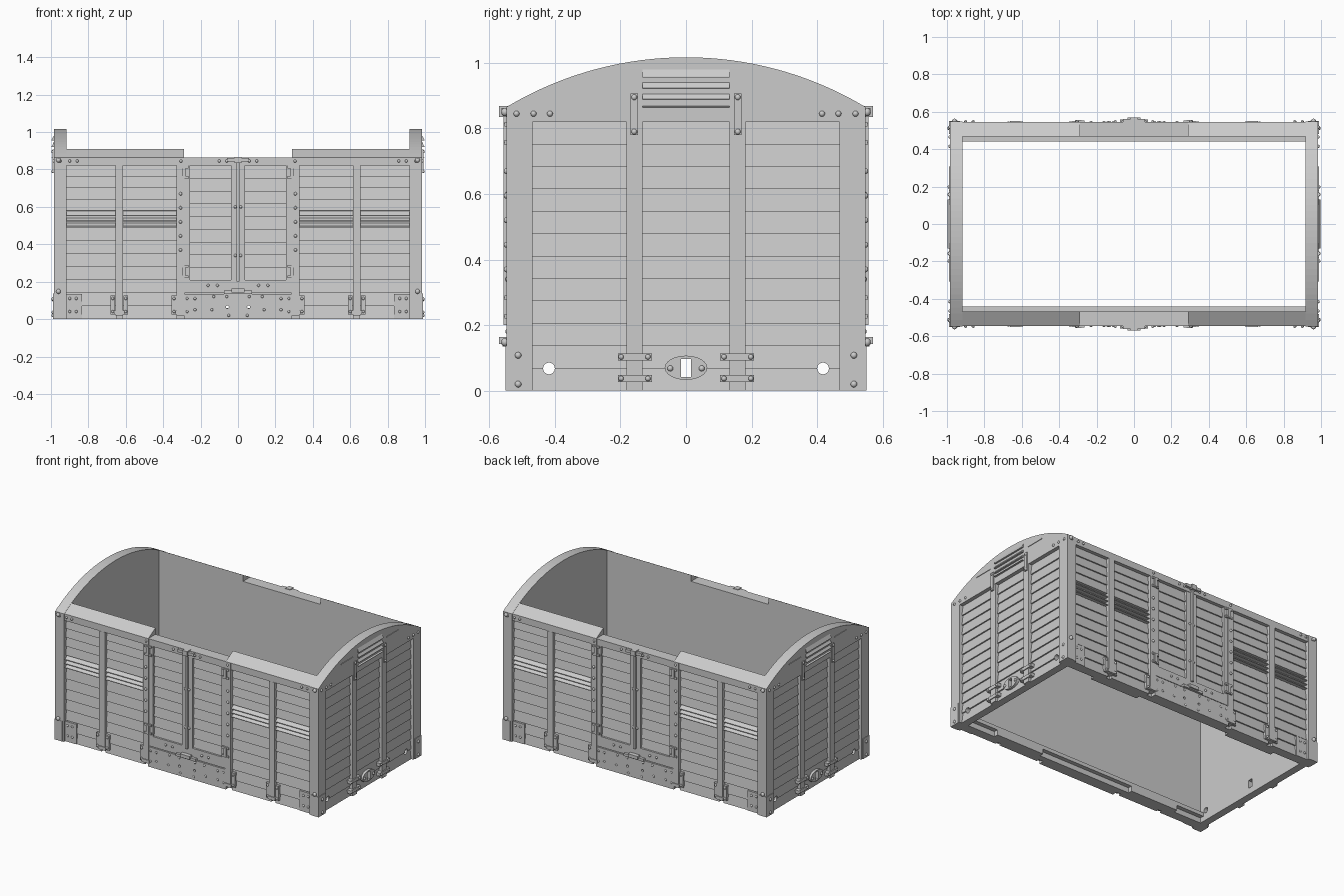
import bpy, bmesh, math
from mathutils import Matrix, Vector

cube = bpy.data.objects.get("Cube")
if cube:
    bpy.data.objects.remove(cube, do_unlink=True)

grey = bpy.data.materials.new("wagon grey")
grey.use_nodes = True
grey.diffuse_color = (0.6, 0.6, 0.6, 1)
grey.node_tree.nodes["Principled BSDF"].inputs["Base Color"].default_value = grey.diffuse_color

# Main measures
END, SIDE = 0.985, 0.548          # outer faces of framing
END_IN, SIDE_IN = 0.918, 0.468    # inner faces of walls
END_CORE, SIDE_CORE = 0.945, 0.51
EAVE, CROWN, RAIL = 0.865, 1.017, 0.82
PLANK = 0.0683


def prism(bm, pts, axis, lo, hi):
    """Extrude a profile of (y, z) along x, or (x, z) along y."""
    rings = []
    for d in (lo, hi):
        rings.append([bm.verts.new((d, p, z) if axis == "x" else (p, d, z)) for p, z in pts])
    bm.faces.new(rings[0])
    bm.faces.new(rings[1][::-1])
    n = len(pts)
    for i in range(n):
        j = (i + 1) % n
        bm.faces.new((rings[0][j], rings[0][i], rings[1][i], rings[1][j]))


def box(bm, x0, x1, y0, y1, z0, z1):
    prism(bm, [(y0, z0), (y1, z0), (y1, z1), (y0, z1)], "x", x0, x1)


def planks(bm, axis, lo, hi, core, face, z0, z1):
    """Overlapping boards, each leaning in towards its top."""
    z = z0
    rows = max(1, round((z1 - z0) / PLANK))
    h = (z1 - z0) / rows
    for _ in range(rows):
        prism(bm, [(core, z), (face, z), (face - 0.009, z + h), (core, z + h)], axis, lo, hi)
        z += h


def bolt(bm, x, y, z, axis, r=0.009):
    depth = Vector((0.9, 1, 1)) if axis == "x" else Vector((1, 0.9, 1))
    m = Matrix.Translation((x, y, z)) @ Matrix.Diagonal((*depth, 1))
    bmesh.ops.create_uvsphere(bm, u_segments=10, v_segments=6, radius=r, matrix=m)


def oval(cy, cz, ry, rz, n=24):
    return [(cy + ry * math.cos(2 * math.pi * i / n), cz + rz * math.sin(2 * math.pi * i / n))
            for i in range(n)]


def part(name, bm, mirror="xy", smooth=False, cutter=None):
    bmesh.ops.recalc_face_normals(bm, faces=bm.faces)
    me = bpy.data.meshes.new(name)
    bm.to_mesh(me)
    bm.free()
    me.materials.append(grey)
    for p in me.polygons:
        p.use_smooth = smooth
    ob = bpy.data.objects.new(name, me)
    bpy.context.collection.objects.link(ob)
    if mirror:
        mod = ob.modifiers.new("Mirror", "MIRROR")
        mod.use_axis = ("x" in mirror, "y" in mirror, False)
        mod.use_mirror_merge = False
    if cutter:
        cut = ob.modifiers.new("Holes", "BOOLEAN")
        cut.object, cut.solver, cut.use_self = cutter, "EXACT", True
    return ob


# Cutters for the through holes
bm = bmesh.new()
for s in (-1, 1):
    prism(bm, oval(s * 0.418, 0.068, 0.018, 0.018, 16), "x", -1.1, 1.1)
box(bm, -1.1, 1.1, -0.016, 0.016, 0.042, 0.097)
end_holes = part("end_hole_cutter", bm, "")
bm = bmesh.new()
for s in (-1, 1):
    prism(bm, oval(s * 0.057, 0.065, 0.008, 0.008, 12), "y", -0.7, 0.7)
side_holes = part("side_hole_cutter", bm, "")
for ob in (end_holes, side_holes):
    ob.hide_render = True
    ob.hide_viewport = True
    ob.display_type = "WIRE"

# Arched end walls
sag = CROWN - EAVE
R = (SIDE ** 2 + sag ** 2) / (2 * sag)


def roof_z(y):
    return CROWN - R + math.sqrt(R * R - y * y)


arc = [(SIDE * (1 - 2 * i / 32), roof_z(SIDE * (1 - 2 * i / 32))) for i in range(33)]
bm = bmesh.new()
prism(bm, [(-SIDE_CORE, 0), (SIDE_CORE, 0), (SIDE_CORE, RAIL + 0.01), (-SIDE_CORE, RAIL + 0.01)],
      "x", END_IN, END_CORE)
part("end_wall", bm, "x", cutter=end_holes)
bm = bmesh.new()
prism(bm, [(-SIDE, RAIL), (SIDE, RAIL)] + arc, "x", END_IN, END)
part("end_arch", bm, "x")
bm = bmesh.new()
planks(bm, "y", -0.485, 0.485, END_CORE - 0.005, 0.968, 0, RAIL)
part("end_planks", bm, "x", cutter=end_holes)

# Side walls with the eave sloping to the roof curve, lowered over the doors
for name, lo, hi, top in (("side_wall", 0.29, END_IN + 0.01, roof_z(SIDE_IN)),
                          ("door_wall", 0, 0.29, EAVE)):
    bm = bmesh.new()
    prism(bm, [(SIDE_IN, 0), (SIDE_CORE, 0), (SIDE_CORE, RAIL), (SIDE - 0.003, RAIL),
               (SIDE - 0.003, EAVE), (SIDE_IN, top)], "x", lo, hi)
    part(name, bm, cutter=side_holes if lo == 0 else None)

# Inner floor ledge and bearing blocks
bm = bmesh.new()
box(bm, 0, END_IN, 0.44, SIDE_IN + 0.01, 0.035, 0.06)
box(bm, 0.35, 0.71, 0.44, SIDE_IN + 0.01, 0.0, 0.036)
part("floor_ledge", bm)

# Side planks, louvres and posts
bm = bmesh.new()
louvre = bmesh.new()
for lo, hi in ((0.325, 0.62), (0.65, 0.935)):
    planks(bm, "x", lo, hi, SIDE_CORE - 0.005, 0.53, 0, 0.49)
    planks(bm, "x", lo, hi, SIDE_CORE - 0.005, 0.53, 0.58, RAIL)
    for z0, z1 in ((0.55, 0.58), (0.522, 0.543), (0.495, 0.516)):
        prism(louvre, [(0.5, z0), (0.537, z0), (0.537, z0 + 0.004), (0.508, z1), (0.5, z1)],
              "x", lo, hi)
part("side_planks", bm)
part("side_louvres", louvre)
bm = bmesh.new()
for cx, top in ((0.635, RAIL), (0.307, EAVE)):
    box(bm, cx - 0.021, cx + 0.021, 0.5, SIDE - 0.002, 0.02, top)
    box(bm, cx - 0.028, cx + 0.028, 0.5, SIDE + 0.003, 0.025, 0.045)
    for s in (-1, 1):
        box(bm, cx + s * 0.035 - 0.013, cx + s * 0.035 + 0.013, 0.5, 0.54, 0.025, 0.125)
part("side_posts", bm)

# Corner posts and feet
bm = bmesh.new()
box(bm, 0.93, END, SIDE_IN, SIDE, 0, EAVE)
box(bm, END_IN, END, 0.48, SIDE, 0, EAVE)
box(bm, 0.93, END + 0.004, 0.48, SIDE + 0.003, 0, 0.137)
box(bm, 0.835, 0.935, 0.5, 0.535, 0, 0.135)
part("corner_posts", bm)

# Doors
bm = bmesh.new()
planks(bm, "x", 0.035, 0.26, SIDE_CORE - 0.005, 0.53, 0.205, RAIL)
part("door_planks", bm)
bm = bmesh.new()
box(bm, 0, 0.038, 0.5, 0.542, 0.14, RAIL)
box(bm, 0.257, 0.29, 0.5, 0.542, 0.14, RAIL)
box(bm, 0, 0.29, 0.5, 0.542, 0.14, 0.21)
box(bm, 0, 0.008, 0.5, 0.556, 0.2, 0.85)
part("door_frames", bm)
bm = bmesh.new()
box(bm, 0, 0.29, 0.5, 0.545, 0, 0.135)
part("door_sill", bm, cutter=side_holes)
bm = bmesh.new()
box(bm, 0, 0.06, 0.53, 0.562, 0.843, 0.862)
box(bm, 0, 0.018, 0.53, 0.57, 0.835, 0.868)
box(bm, 0, 0.075, 0.53, 0.56, 0.135, 0.152)
box(bm, 0, 0.035, 0.53, 0.57, 0.142, 0.164)
part("door_latches", bm)
bm = bmesh.new()
for z in (0.785, 0.255):
    box(bm, 0.28, 0.3, 0.53, 0.556, z - 0.03, z + 0.03)
    for s in (-1, 1):
        box(bm, 0.265, 0.315, 0.53, 0.553, z + s * 0.028 - 0.007, z + s * 0.028 + 0.007)
part("door_hinges", bm)

# End posts, straps, brackets and vents
bm = bmesh.new()
box(bm, 0.93, END - 0.001, 0.133, 0.181, 0, RAIL + 0.01)
box(bm, 0.95, END + 0.006, 0.147, 0.169, 0.78, 0.906)
for z in (0.037, 0.103):
    box(bm, 0.95, END + 0.005, 0.104, 0.208, z - 0.011, z + 0.011)
box(bm, 0.98, END + 0.004, 0.18, 0.308, 0.938, 0.943)
part("end_posts", bm)
bm = bmesh.new()
for z0, z1 in ((0.955, 0.982), (0.921, 0.941), (0.887, 0.906), (0.863, 0.869)):
    prism(bm, [(0.98, z0), (0.997, z0), (0.997, z0 + 0.003), (0.984, z1), (0.98, z1)],
          "y", -0.132, 0.132)
part("end_vents", bm, "x")
bm = bmesh.new()
prism(bm, oval(0, 0.07, 0.065, 0.037), "x", 0.95, 0.98)
part("coupling_plate", bm, "x", cutter=end_holes)

# Bolts on the ends
bm = bmesh.new()
for y in (0.415, 0.465, 0.517):
    bolt(bm, END, y, 0.845, "x")
for z in (0.02, 0.108):
    bolt(bm, END + 0.004, 0.512, z, "x", 0.01)
for z in (0.79, 0.895):
    bolt(bm, END + 0.005, 0.158, z, "x")
for z in (0.037, 0.103):
    for y in (0.116, 0.198):
        bolt(bm, END + 0.005, y, z, "x", 0.008)
bolt(bm, 0.98, 0.048, 0.068, "x")
part("end_bolts", bm, smooth=True)

# Bolts on the sides
bm = bmesh.new()
for x in (0.86, 0.9, 0.95, 0.305, 0.06, 0.1):
    bolt(bm, x, SIDE, 0.845, "y", 0.008)
for z in (0.37, 0.445, 0.52, 0.595, 0.67):
    bolt(bm, 0.307, SIDE, z, "y")
for z in (0.04, 0.11):
    for x in (0.272, 0.342, 0.6, 0.67, 0.865, 0.9):
        bolt(bm, x, 0.542 if x < 0.8 else 0.535, z, "y", 0.008)
for x, z in ((0.11, 0.18), (0.16, 0.18), (0.06, 0.12), (0.13, 0.12), (0.23, 0.11),
             (0.05, 0.02), (0.14, 0.05), (0.23, 0.05), (0.015, 0.34), (0.015, 0.6)):
    bolt(bm, x, 0.544, z, "y", 0.008)
for z in (0.148, 0.85):
    bolt(bm, 0.96, SIDE + 0.004, z, "y", 0.013)
part("side_bolts", bm, smooth=True)
